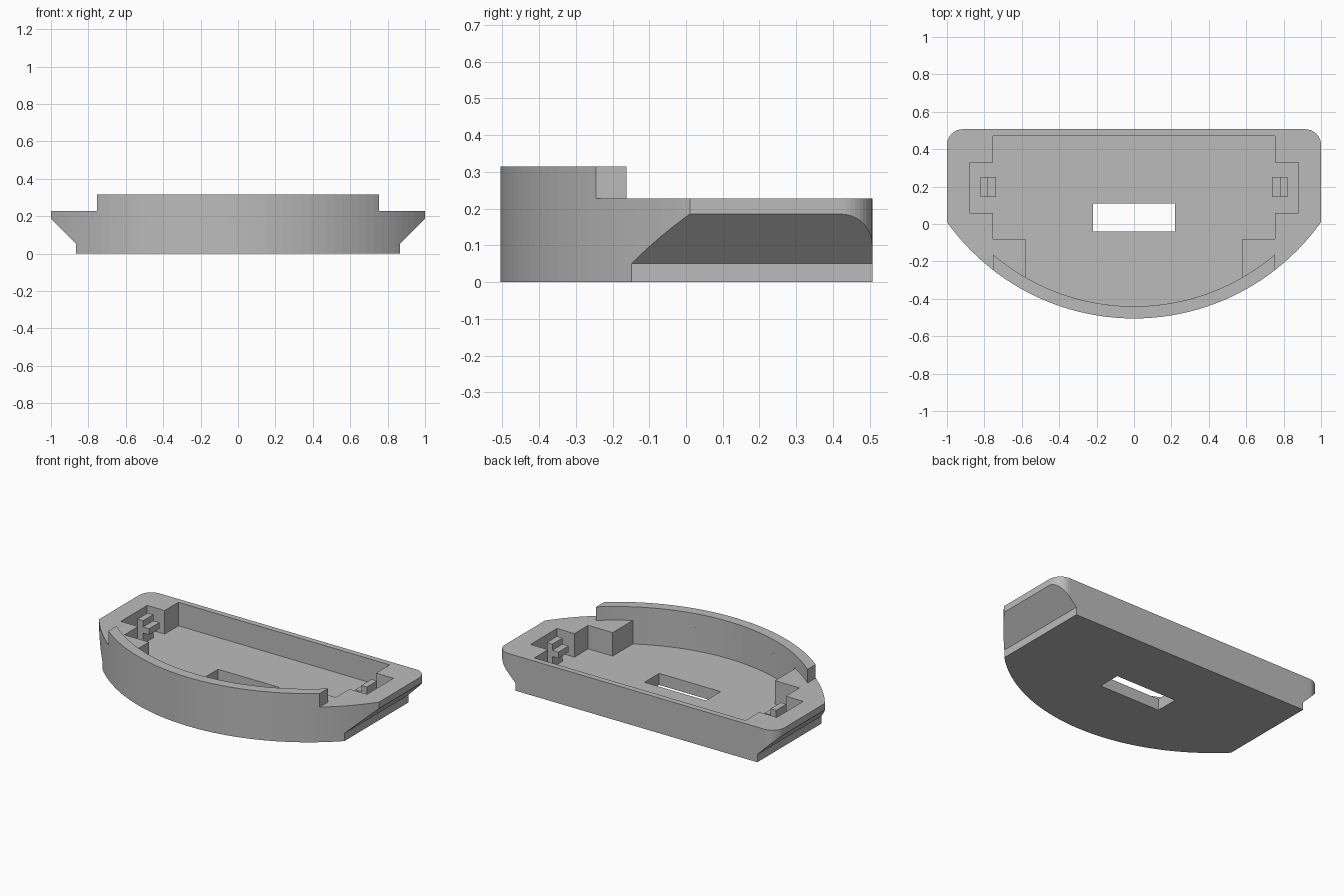
import bpy, bmesh, math
from mathutils import Vector

cube = bpy.data.objects.get("Cube")
if cube:
    bpy.data.objects.remove(cube, do_unlink=True)

grey = bpy.data.materials.new("plain grey")
grey.use_nodes = True
COLOR = (0.5, 0.5, 0.5, 1)
grey.diffuse_color = COLOR
grey.node_tree.nodes["Principled BSDF"].inputs["Base Color"].default_value = COLOR

FLOOR, RIM, TOP = 0.075, 0.227, 0.315
ARC_Y, OUTER_R, INNER_R = 0.723, 1.228, 1.163


def prism(name, points, start, end, axis="z"):
    """Extrude a flat outline along z, or an x-z outline along y."""
    bm = bmesh.new()
    if axis == "z":
        verts = [bm.verts.new((a, b, start)) for a, b in points]
        step = Vector((0, 0, end - start))
    else:
        verts = [bm.verts.new((a, start, b)) for a, b in points]
        step = Vector((0, end - start, 0))
    face = bm.faces.new(verts)
    ext = bmesh.ops.extrude_face_region(bm, geom=[face])
    moved = [g for g in ext["geom"] if isinstance(g, bmesh.types.BMVert)]
    bmesh.ops.translate(bm, verts=moved, vec=step)
    bmesh.ops.recalc_face_normals(bm, faces=bm.faces)
    mesh = bpy.data.meshes.new(name)
    bm.to_mesh(mesh)
    bm.free()
    mesh.materials.append(grey)
    obj = bpy.data.objects.new(name, mesh)
    bpy.context.collection.objects.link(obj)
    return obj


def box(name, x, y, z):
    return prism(name, [(x[0], y[0]), (x[1], y[0]), (x[1], y[1]), (x[0], y[1])], *z)


def arc(radius, half_width, steps):
    """Front bow, from -x to +x."""
    reach = math.asin(half_width / radius)
    angles = [reach * (2 * i / steps - 1) for i in range(steps + 1)]
    return [(radius * math.sin(a), ARC_Y - radius * math.cos(a)) for a in angles]


def apply_boolean(target, cutter, operation):
    mod = target.modifiers.new(operation.lower(), "BOOLEAN")
    mod.operation, mod.solver, mod.object = operation, "EXACT", cutter
    bpy.context.view_layer.objects.active = target
    bpy.ops.object.modifier_apply(modifier=mod.name)
    bpy.data.objects.remove(cutter, do_unlink=True)


def mirrored(half):
    """Complete an outline from its right half."""
    return half + [(-x, y) for x, y in reversed(half)]


# Bowed tray body with rounded back corners
R, BACK = 0.085, 0.507
corner = [(1 - R + R * math.cos(t), BACK - R + R * math.sin(t))
          for t in (math.pi / 2 * i / 10 for i in range(11))]
tray = prism("tray", arc(OUTER_R, 1, 48) + mirrored(corner), 0, TOP)

# Undercut sides
side = [(0.865, -0.1), (0.865, 0.05), (1, 0.185), (1.0, 0.5)]
apply_boolean(tray, prism("side_profile", mirrored(side), -1, 1, "y"), "INTERSECT")

# Lower the rim everywhere except the front lip
lip = arc(INNER_R, 0.755, 36)
above = ([(-1.2, -0.8), (-0.755, -0.8)] + lip +
         [(0.755, -0.8), (1.2, -0.8), (1.2, 0.8), (-1.2, 0.8)])
apply_boolean(tray, prism("rim_cutter", above, RIM, 0.5), "DIFFERENCE")

# Hollow with stepped side pockets
edge = [(0.58, -0.08), (0.755, -0.08), (0.755, 0.06), (0.88, 0.06),
        (0.88, 0.33), (0.755, 0.33), (0.755, 0.47)]
bow = [(-0.58, lip[0][1])] and arc(INNER_R, 0.58, 28)
apply_boolean(tray, prism("hollow_cutter", bow + mirrored(edge), FLOOR, 0.4), "DIFFERENCE")

# Slot through the floor
apply_boolean(tray, box("slot_cutter", (-0.22, 0.22), (-0.04, 0.11), (-0.1, 0.2)), "DIFFERENCE")

# Small hooked clips in the side pockets
for label, s in (("left", 1), ("right", -1)):
    profile = [(0.82, FLOOR), (0.82, 0.225), (0.78, 0.225), (0.78, 0.185),
               (0.737, 0.185), (0.737, 0.145), (0.78, 0.145), (0.78, FLOOR)]
    prism(label + "_clip", [(s * x, z) for x, z in profile], 0.145, 0.25, "y")
